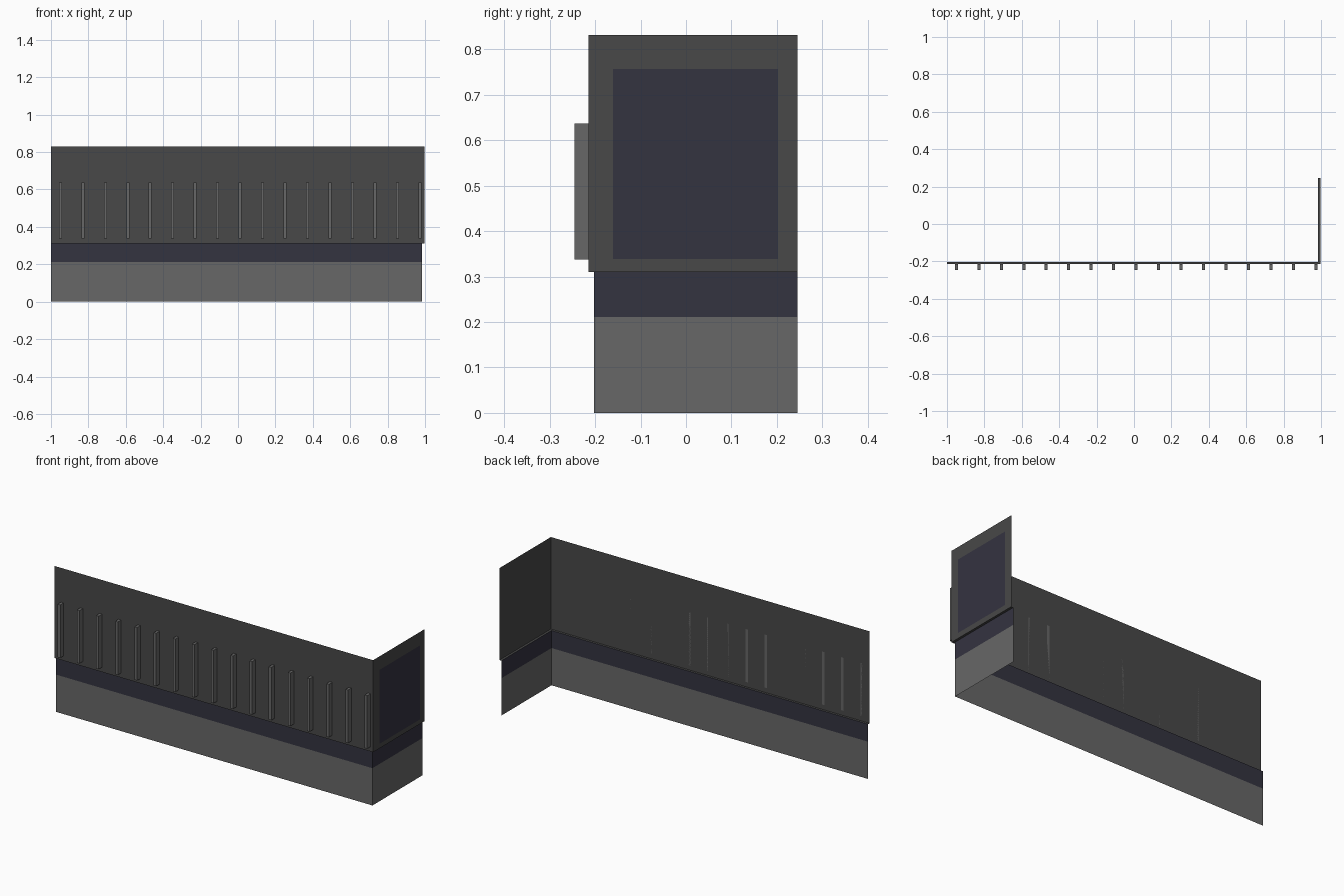
import bpy, bmesh

if "Cube" in bpy.data.objects:
    bpy.data.objects.remove(bpy.data.objects["Cube"])

X0, Y1 = -1.0, 0.245          # free ends of the L-shaped wall
XC, YC = 0.984, -0.202        # corner of the lower wall
LIP = 0.013                   # overhang of the upper wall
FRONT, SIDE = YC - LIP, XC + LIP


def material(name, rgb):
    m = bpy.data.materials.new(name)
    m.diffuse_color = (*rgb, 1)
    m.use_nodes = True
    m.node_tree.nodes["Principled BSDF"].inputs["Base Color"].default_value = m.diffuse_color
    return m


light = material("light_grey", (0.136, 0.136, 0.136))
dark = material("dark_grey", (0.065, 0.065, 0.065))
blue = material("dark_blue", (0.034, 0.033, 0.051))


def finish(name, bm, mat):
    me = bpy.data.meshes.new(name)
    bm.to_mesh(me)
    bm.free()
    me.materials.append(mat)
    ob = bpy.data.objects.new(name, me)
    bpy.context.collection.objects.link(ob)
    return ob


def wall(name, profile, mat):
    """Sweep an (offset, z) profile along the L-shaped plan as thin sheets."""
    bm = bmesh.new()
    rows = [[bm.verts.new(p) for p in ((X0, YC - o, z), (XC + o, YC - o, z), (XC + o, Y1, z))]
            for o, z in profile]
    for a, b in zip(rows, rows[1:]):
        for i in range(2):
            bm.faces.new((a[i], a[i + 1], b[i + 1], b[i]))
    return finish(name, bm, mat)


def box(name, lo, hi, mat):
    bm = bmesh.new()
    bmesh.ops.create_cube(bm, size=1)
    for v in bm.verts:
        v.co = [hi[i] if v.co[i] > 0 else lo[i] for i in range(3)]
    return finish(name, bm, mat)


# Plinth, recessed band and overhanging upper wall
wall("lower_wall", [(0, 0), (0, 0.211)], light)
wall("band", [(0, 0.211), (0, 0.31)], blue)
wall("upper_wall", [(0, 0.31), (LIP, 0.31), (LIP, 0.831)], dark)

# Row of upright fins on the front
for i in range(17):
    x = -0.95 + i * 0.1202
    box(f"fin_{i + 1}", (x - 0.008, -0.245, 0.337), (x + 0.008, FRONT, 0.637), light)

# Panel just proud of the end wall
bm = bmesh.new()
px = SIDE + 0.003
bm.faces.new([bm.verts.new((px, y, z)) for y, z in
              ((-0.161, 0.338), (0.202, 0.338), (0.202, 0.757), (-0.161, 0.757))])
finish("end_panel", bm, blue)
